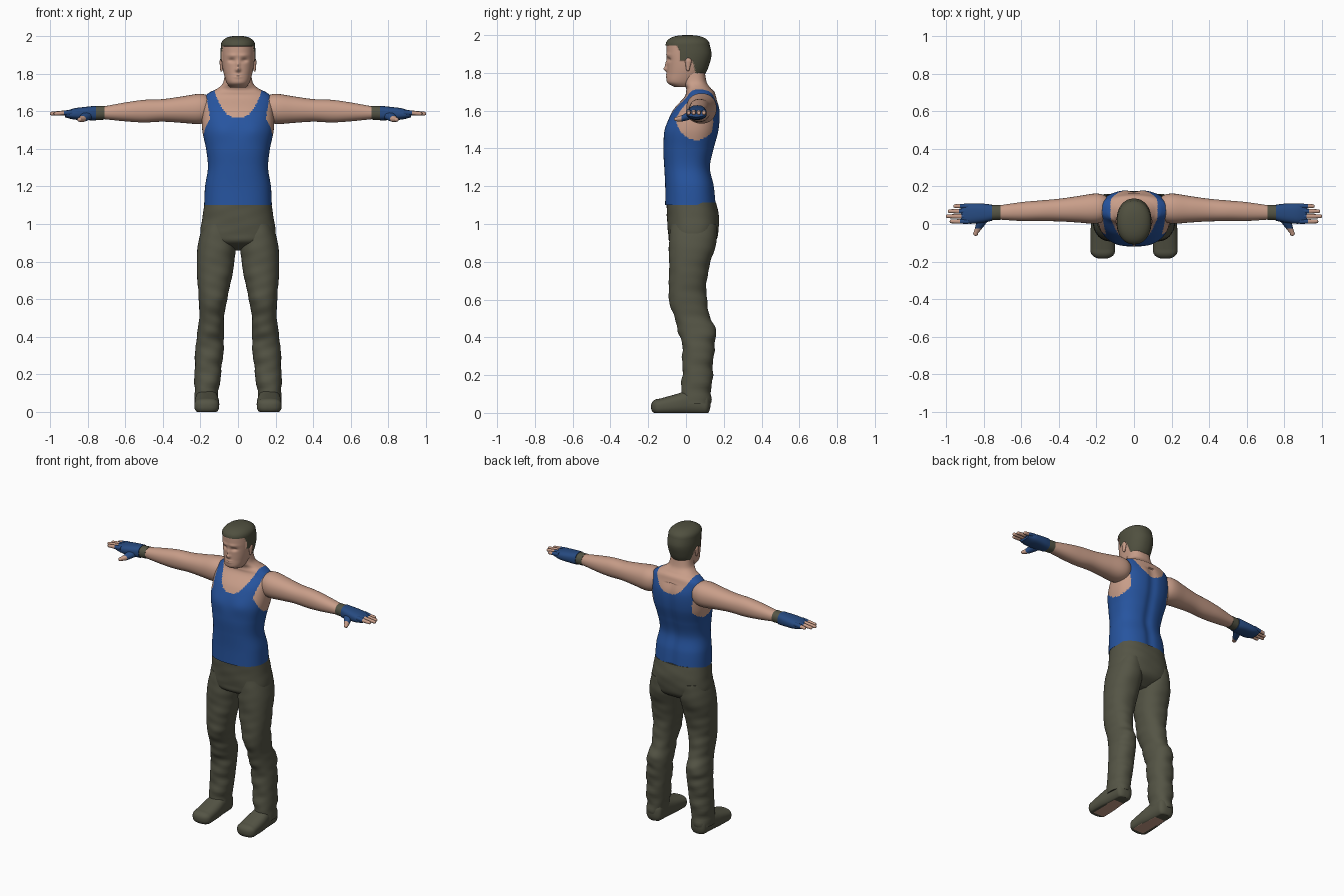
import bpy, bmesh, math
from mathutils import Vector

old_cube = bpy.data.objects.get("Cube")
if old_cube:
    bpy.data.objects.remove(old_cube)


def material(name, *rgb):
    mat = bpy.data.materials.new(name)
    mat.use_nodes = True
    mat.diffuse_color = (*rgb, 1)
    shader = mat.node_tree.nodes["Principled BSDF"]
    shader.inputs["Base Color"].default_value = (*rgb, 1)
    return mat


skin = material("skin", .58, .34, .25)
shirt_blue = material("shirt blue", .02, .09, .35)
glove_blue = material("glove blue", .02, .07, .22)
olive = material("olive cloth", .09, .09, .06)
hair_olive = material("olive hair", .08, .08, .05)


def spline(rows, steps):
    """Catmull-Rom curve through rows of numbers."""
    curve = []
    last = len(rows) - 1
    for i in range(last):
        before, start, end, after = (rows[min(max(i + k, 0), last)] for k in (-1, 0, 1, 2))
        for step in range(steps):
            t = step / steps
            curve.append([b + t * (c - a) / 2 + t * t * (a - 2.5 * b + 2 * c - d / 2)
                          + t ** 3 * (1.5 * (b - c) + (d - a) / 2)
                          for a, b, c, d in zip(before, start, end, after)])
    return curve + [list(rows[-1])]


def dome(row, reach):
    """Shrinking sections that round off an end."""
    position, a, a_radius, b, b_radius = row
    sections = []
    for k in range(1, 8):
        angle = k * math.pi / 15
        scale = math.cos(angle) ** .8
        sections.append([position + reach * math.sin(angle),
                         a, a_radius * scale, b, b_radius * scale])
    return sections


def superellipse(angle, centre, radius, power, wave):
    value = wave(angle)
    return centre + radius * math.copysign(abs(value) ** (2 / power), value)


def loft(name, axis, rows, mats, paint=None, shape=None, sides=32, steps=8,
         power=2.2, start_dome=0, end_dome=0, mirror=1):
    """Skin sections (position, a centre, a radius, b centre, b radius) along an axis."""
    sections = spline(rows, steps)
    if end_dome:
        sections += dome(sections[-1], end_dome)
    if start_dome:
        sections = dome(sections[0], start_dome)[::-1] + sections
    bm = bmesh.new()
    rings = []
    for position, a_centre, a_radius, b_centre, b_radius in sections:
        ring = []
        for k in range(sides):
            angle = math.tau * k / sides
            a = superellipse(angle, a_centre, a_radius, power, math.cos)
            b = superellipse(angle, b_centre, b_radius, power, math.sin)
            point = Vector({"x": (position, a, b), "y": (a, position, b),
                            "z": (a, b, position)}[axis])
            if shape:
                shape(point)
            ring.append(bm.verts.new(point))
        rings.append(ring)
    for low, high in zip(rings, rings[1:]):
        for k in range(sides):
            bm.faces.new((low[k - 1], low[k], high[k], high[k - 1]))
    bm.faces.new(rings[0])
    bm.faces.new(rings[-1])
    bmesh.ops.recalc_face_normals(bm, faces=bm.faces)
    if paint:
        for face in bm.faces:
            face.material_index = int(paint(face.calc_center_median(), face.normal))
    if mirror < 0:
        for vert in bm.verts:
            vert.co.x *= -1
        bmesh.ops.reverse_faces(bm, faces=bm.faces)
    mesh = bpy.data.meshes.new(name)
    bm.to_mesh(mesh)
    bm.free()
    for mat in mats:
        mesh.materials.append(mat)
    mesh.shade_smooth()
    mesh.set_sharp_from_angle(angle=math.radians(55))
    bpy.context.collection.objects.link(bpy.data.objects.new(name, mesh))


def pair(name, *args, **options):
    loft("left_" + name, *args, mirror=1, **options)
    loft("right_" + name, *args, mirror=-1, **options)


def upright(rows, centre=lambda z: 0):
    """Sections from (height, half width, front, back)."""
    return [(z, centre(z), width, (front + back) / 2, (back - front) / 2)
            for z, width, front, back in rows]


def along_arm(rows):
    """Sections from (x, depth radius, height radius) on the sloping arm line."""
    return [(x, .09 - .04 * x, depth, 1.62 - .04 * x, height) for x, depth, height in rows]


def bump(point, x, z, width, height, amount):
    """Push the front surface forward around a mirrored spot."""
    if point.y < 0:
        falloff = ((abs(point.x) - x) / width) ** 2 + ((point.z - z) / height) ** 2
        point.y -= amount * math.exp(-falloff)


# Torso and neck, with the tank top bounded by neckline and armhole curves
def is_shirt(point, normal):
    x = abs(point.x)
    strap_top = 1.705
    neck_bottom = 1.565 if point.y < .06 else 1.595
    neckline = neck_bottom + (strap_top - neck_bottom) * (x / .125) ** 2.6
    in_neck = x < .125 and point.z > neckline
    in_armhole = math.hypot((point.y - .055) / .11, (point.z - 1.575) / .13) < 1
    on_flank = x > .14 + .15 * max(0, point.z - 1.5)
    return not (in_neck or in_armhole and on_flank or point.z > 1.73)


def torso_shape(point):
    bump(point, .085, 1.5, .06, .05, .007)
    if .08 < point.y and point.z < 1.66:
        point.y -= .01 * math.exp(-(point.x / .03) ** 2)


loft("torso", "z", upright([
    (1.1, .18, -.11, .16), (1.2, .175, -.11, .15), (1.3, .16, -.115, .13),
    (1.4, .17, -.12, .15), (1.5, .19, -.11, .175), (1.6, .19, -.07, .18),
    (1.67, .18, -.01, .16), (1.7, .15, 0, .15), (1.72, .11, 0, .13),
    (1.75, .08, -.015, .11), (1.8, .07, -.02, .1)]),
    [skin, shirt_blue], is_shirt, torso_shape, sides=144, steps=14, power=2.4)


# Head with hair bounded by the hairline and gently raised
def is_hair(point, normal=None):
    if point.z > 1.945:
        return True
    if point.z > 1.865:
        return point.y > -.03 - .5 * max(0, point.z - 1.91)
    return point.z > 1.77 and point.y > .035 + .25 * (1.865 - point.z)


def head_shape(point):
    if is_hair(point):
        point += Vector((point.x, point.y - .015, 0)).normalized() * .005
        return
    bump(point, 0, 1.82, .012, .012, .018)   # nose tip
    bump(point, 0, 1.845, .01, .02, .01)     # nose bridge
    bump(point, .034, 1.87, .018, .011, -.011)  # eye sockets
    bump(point, .03, 1.896, .026, .01, .004)  # brows
    bump(point, 0, 1.786, .024, .012, .006)  # lips
    bump(point, 0, 1.786, .02, .002, -.004)  # mouth line


loft("head", "z", upright([
    (1.725, .04, -.06, .04), (1.75, .06, -.1, .06), (1.8, .076, -.1, .1),
    (1.85, .085, -.1, .12), (1.9, .088, -.103, .13), (1.95, .086, -.103, .12)]),
    [skin, hair_olive], is_hair, head_shape, sides=112, steps=16, end_dome=.05)
pair("ear", "z", upright([(1.825, .007, 0, .02), (1.86, .01, -.005, .03)],
                         centre=lambda z: .088),
     [skin], sides=16, start_dome=-.015, end_dome=.02)

# Arms and wrist bands
pair("arm", "x", along_arm([
    (.12, .04, .04), (.16, .07, .07), (.21, .08, .08), (.3, .07, .07),
    (.4, .06, .06), (.5, .055, .06), (.6, .05, .05), (.74, .035, .03)]), [skin])
pair("wrist_band", "x", along_arm([(.71, .04, .037), (.76, .04, .037)]), [olive])

# Fingerless gloves, fingers and thumbs
pair("glove", "x", along_arm([
    (.755, .043, .039), (.8, .05, .036), (.87, .054, .03), (.92, .045, .016)]),
    [glove_blue], power=2.6)
finger_tips = {"index": .97, "middle": .99, "ring": .98, "little": .95}
for i, (finger, tip) in enumerate(finger_tips.items()):
    y = .014 + .027 * i
    pair(finger + "_finger", "x",
         [(.88, y, .014, 1.594, .014), (tip, y, .01, 1.587, .01)], [skin, glove_blue],
         lambda point, normal: point.x < .925, sides=16, end_dome=.01)
pair("thumb", "y", [(.03, .8, .033, 1.58, .025), (-.02, .825, .02, 1.56, .017),
                    (-.05, .842, .013, 1.555, .011)],
     [skin, glove_blue], lambda point, normal: point.y > -.026, sides=18, end_dome=-.013)


# Trousers with soft folds
def folds(point):
    ripple = (math.sin(48 * point.z + 22 * point.x + 9 * point.y)
              + .6 * math.sin(95 * point.z - 30 * point.x))
    fade = max(.25, min(1, 1.15 - point.z))
    point.y += .0035 * ripple * fade
    point.x += .002 * ripple * fade


loft("trouser_hips", "z", upright([
    (.86, .05, 0, .09), (.9, .18, -.08, .15), (.95, .2, -.095, .17),
    (1.03, .19, -.1, .175), (1.115, .177, -.104, .16)]),
    [olive], shape=folds, sides=64, steps=10, power=2.4)
pair("trouser_leg", "z", upright([
    (.05, .06, -.03, .13), (.2, .07, -.02, .14), (.35, .075, -.02, .15),
    (.43, .07, -.04, .16), (.5, .066, -.06, .13), (.6, .075, -.09, .11),
    (.7, .09, -.09, .11), (.8, .1, -.09, .13), (.9, .1, -.09, .16), (1, .08, -.08, .16)],
    centre=lambda z: .175 - .07 * z), [olive], shape=folds, sides=48, steps=10)


# Shoes with flat soles and a pale patch underneath
def flatten_sole(point):
    point.z = max(point.z, 0)


def is_sole_patch(point, normal):
    return normal.z < -.9 and point.z < .004 and -.15 < point.y < .05 and point.x < .2


shoe_rows = [(.1, .055, .12), (.02, .06, .12), (-.05, .066, .1), (-.14, .066, .075)]
pair("shoe", "y", [(y, .166, width, top / 2 - .005, top / 2 + .005)
                   for y, width, top in shoe_rows],
     [olive, skin], is_sole_patch, flatten_sole, sides=48, power=2.6,
     start_dome=.03, end_dome=-.045)
